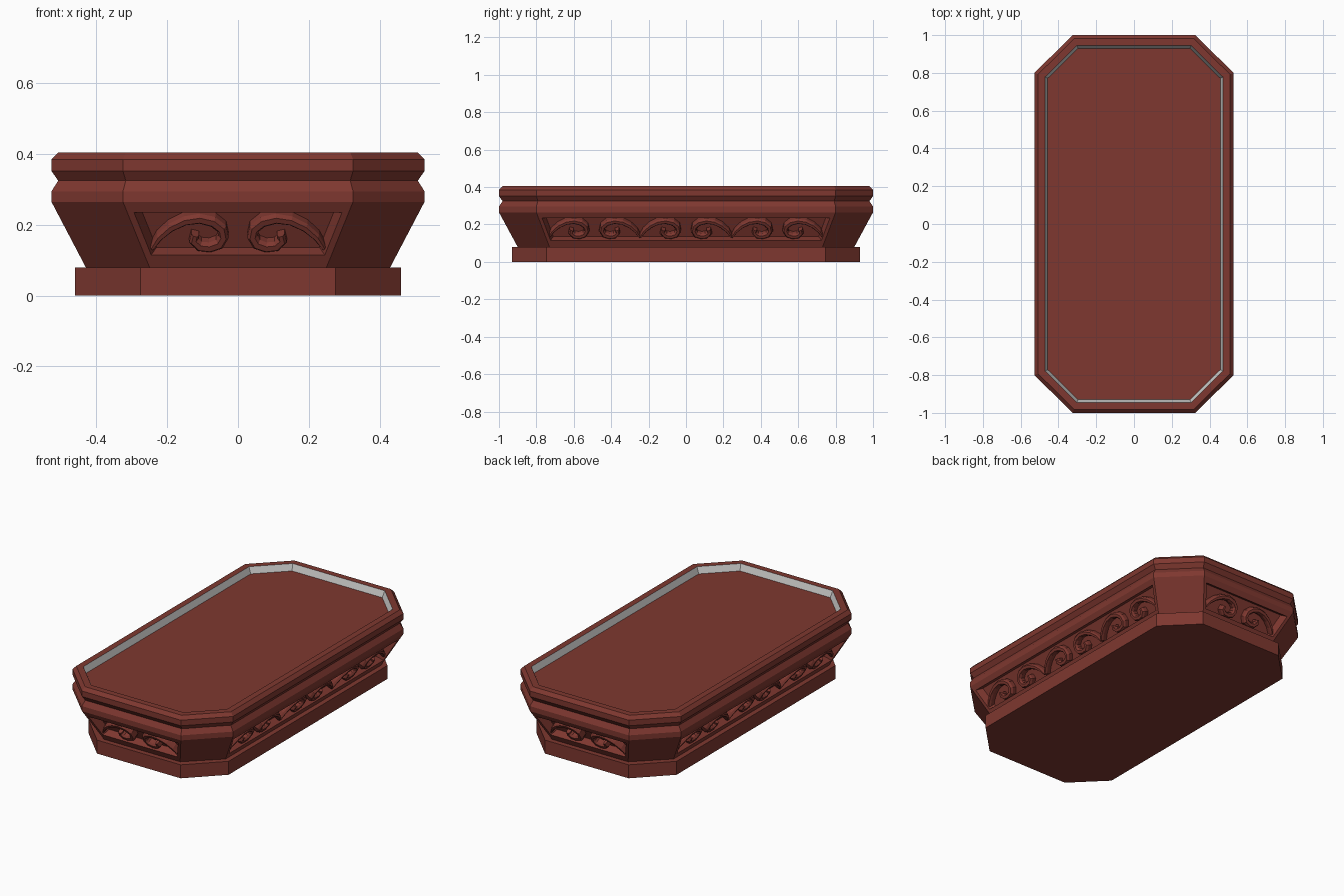
import bpy, bmesh, math

cube = bpy.data.objects.get("Cube")
if cube:
    bpy.data.objects.remove(cube, do_unlink=True)


def material(name, color):
    m = bpy.data.materials.new(name)
    m.use_nodes = True
    m.diffuse_color = color
    m.node_tree.nodes["Principled BSDF"].inputs["Base Color"].default_value = color
    return m


RED = material("red brown wood", (0.21, 0.039, 0.029, 1))
GREY = material("light grey lining", (0.58, 0.58, 0.57, 1))


def finish(name, bm, *mats):
    bmesh.ops.remove_doubles(bm, verts=bm.verts[:], dist=1e-5)
    bmesh.ops.recalc_face_normals(bm, faces=bm.faces[:])
    mesh = bpy.data.meshes.new(name)
    bm.to_mesh(mesh)
    bm.free()
    for m in mats:
        mesh.materials.append(m)
    ob = bpy.data.objects.new(name, mesh)
    bpy.context.collection.objects.link(ob)
    return ob


def octagon(bm, hx, hy, cx, cy, z):
    """Ring of a rectangle with cut corners."""
    pts = [(cx, -hy), (hx, -cy), (hx, cy), (cx, hy),
           (-cx, hy), (-hx, cy), (-hx, -cy), (-cx, -hy)]
    return [bm.verts.new((x, y, z)) for x, y in pts]


def bridge(bm, a, b):
    n = len(a)
    return [bm.faces.new((a[i], a[(i + 1) % n], b[(i + 1) % n], b[i])) for i in range(n)]


# Plinth
bm = bmesh.new()
low, high = [octagon(bm, 0.46, 0.93, 0.275, 0.745, z) for z in (0, 0.08)]
bridge(bm, low, high)
bm.faces.new(low)
bm.faces.new(high)
finish("plinth", bm, RED)

# Moulded cornice with a sunken top and a grey lining around it
PROFILE = [(0, 0.265), (0, 0.295), (0.019, 0.325), (0, 0.352), (0, 0.385),
           (0.019, 0.405), (0.055, 0.405), (0.07, 0.368)]
bm = bmesh.new()
rings = [octagon(bm, 0.527 - d, 1 - d, 0.325 - 0.41 * d, 0.8 - 0.41 * d, z)
         for d, z in PROFILE]
for a, b in zip(rings, rings[1:]):
    faces = bridge(bm, a, b)
for f in faces:
    f.material_index = 1
bm.faces.new(rings[-1])
finish("cornice", bm, RED, GREY)

# Flared body: every side is addressed by along, height and depth below its face
Z0, Z1 = 0.08, 0.265
END = dict(out=(0.90, 1.0), half=(0.25, 0.325))
LONG = dict(out=(0.43, 0.527), half=(0.73, 0.80))
SIDES = {"front": (END, lambda u, o, z: (u, -o, z)),
         "back": (END, lambda u, o, z: (-u, o, z)),
         "left": (LONG, lambda u, o, z: (o, u, z)),
         "right": (LONG, lambda u, o, z: (-o, -u, z))}


def mix(pair, z):
    return pair[0] + (pair[1] - pair[0]) * (z - Z0) / (Z1 - Z0)


def on_side(side, u, z, depth=0):
    spec, place = SIDES[side]
    lean = math.atan2(spec["out"][1] - spec["out"][0], Z1 - Z0)
    return place(u, mix(spec["out"], z) - depth * math.cos(lean),
                 z + depth * math.sin(lean))


DEPTH = 0.045
bm = bmesh.new()
for side, (spec, place) in SIDES.items():
    def loop(zs, margin, depth):
        corners = [(-1, zs[0]), (1, zs[0]), (1, zs[1]), (-1, zs[1])]
        return [bm.verts.new(on_side(side, s * (mix(spec["half"], z) - margin), z, depth))
                for s, z in corners]
    edge = loop((Z0, Z1), 0, 0)
    frame = loop((0.115, 0.235), 0.019, 0)
    back = loop((0.115, 0.235), 0.034, DEPTH)
    bridge(bm, edge, frame)
    bridge(bm, frame, back)
    bm.faces.new(back)
# Plain corner faces
for sx in (-1, 1):
    for sy in (-1, 1):
        pts = []
        for k, z in ((0, Z0), (1, Z1)):
            e = (sx * END["half"][k], sy * END["out"][k], z)
            s = (sx * LONG["out"][k], sy * LONG["half"][k], z)
            pts += [e, s] if k == 0 else [s, e]
        bm.faces.new([bm.verts.new(p) for p in pts])
finish("body", bm, RED)

# Carved scroll: centre line and band width
SCROLL = [(0.243, 0.130, 0.012), (0.222, 0.160, 0.020), (0.190, 0.187, 0.024),
          (0.150, 0.206, 0.026), (0.108, 0.212, 0.028), (0.070, 0.203, 0.030),
          (0.046, 0.184, 0.030), (0.041, 0.160, 0.030), (0.053, 0.140, 0.030),
          (0.080, 0.131, 0.028), (0.108, 0.134, 0.028), (0.125, 0.150, 0.028),
          (0.121, 0.167, 0.022)]


def add_scroll(bm, side, centre, flip):
    sections = []
    last = len(SCROLL) - 1
    for i, (u, z, w) in enumerate(SCROLL):
        a, b = SCROLL[max(i - 1, 0)], SCROLL[min(i + 1, last)]
        du, dz = b[0] - a[0], b[1] - a[1]
        size = math.hypot(du, dz)
        nu, nz = -dz / size, du / size
        section = []
        for k, depth in ((-0.5, DEPTH), (-0.5, 0.018), (-0.25, 0.006),
                         (0.25, 0.006), (0.5, 0.018), (0.5, DEPTH)):
            section.append(bm.verts.new(on_side(
                side, centre + flip * (u + nu * w * k), z - 0.003 + nz * w * k, depth)))
        sections.append(section)
    for a, b in zip(sections, sections[1:]):
        bridge(bm, a, b)
    bm.faces.new(sections[0])
    bm.faces.new(sections[-1])


for side, (spec, place) in SIDES.items():
    bm = bmesh.new()
    for centre in ((0,) if spec is END else (-0.49, 0, 0.49)):
        for flip in (-1, 1):
            add_scroll(bm, side, centre, flip)
    finish(side + "_scrolls", bm, RED)
